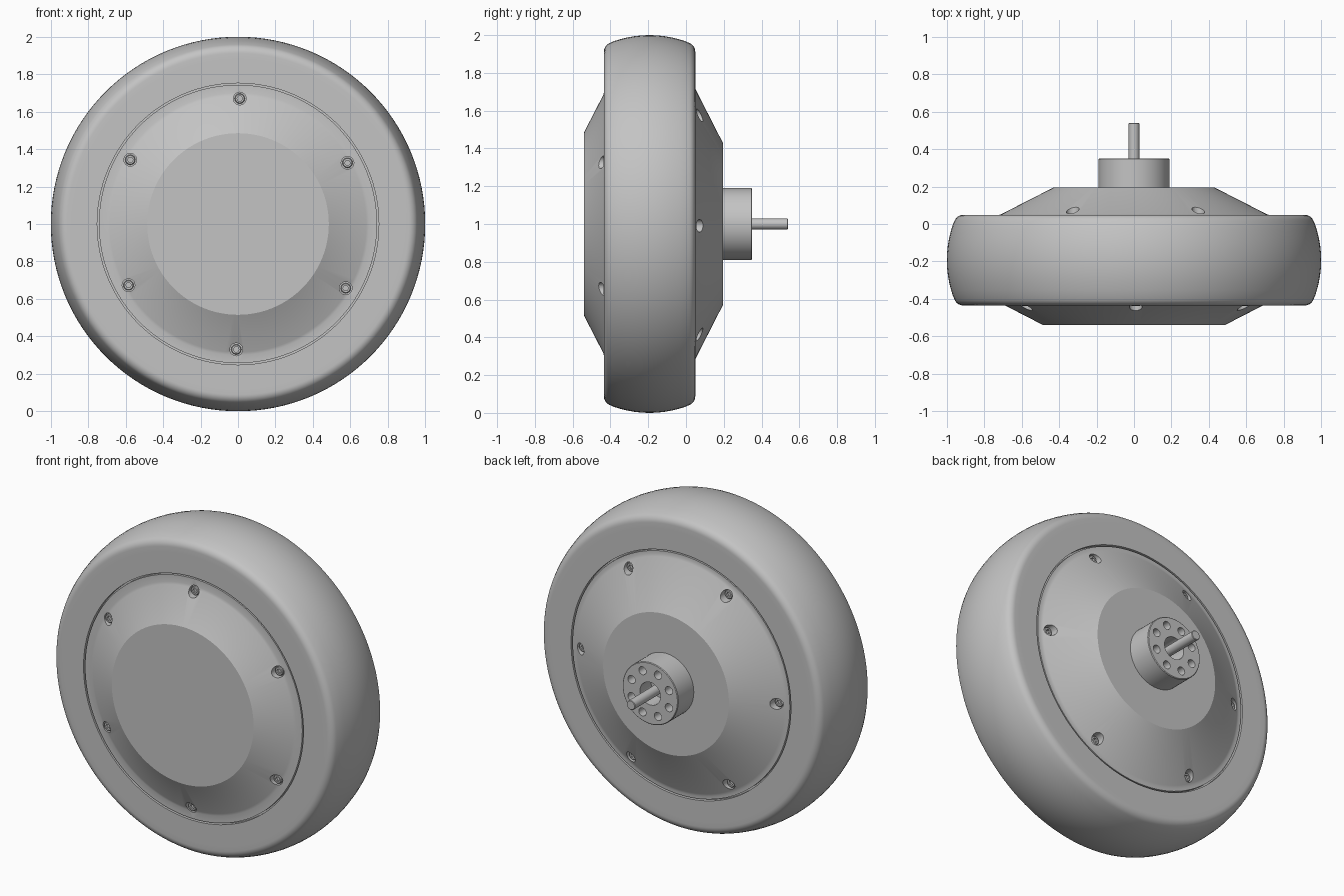
import bpy
import bmesh
from math import cos, sin, radians, pi, tau

if "Cube" in bpy.data.objects:
    bpy.data.objects.remove(bpy.data.objects["Cube"])

AXLE_Z = 1.0

grey = bpy.data.materials.new("plain grey")
grey.use_nodes = True
grey.diffuse_color = (0.55, 0.55, 0.55, 1)
bsdf = next(n for n in grey.node_tree.nodes if n.type == "BSDF_PRINCIPLED")
bsdf.inputs["Base Color"].default_value = grey.diffuse_color


def lathe(bm, profile, segments, cx=0.0, cz=0.0, closed=False, hex_from=None):
    """Turn (radius, y) points about a y axis; rings from hex_from on are hexagonal."""
    rings = []
    for i, (r, y) in enumerate(profile):
        ring = []
        for s in range(segments):
            a = tau * s / segments
            rr = r
            if hex_from is not None and i >= hex_from:
                rr = r * cos(pi / 6) / cos(a % (pi / 3) - pi / 6)
            ring.append(bm.verts.new((cx + rr * cos(a), y, AXLE_Z + cz + rr * sin(a))))
        rings.append(ring)
    pairs = list(zip(rings, rings[1:]))
    if closed:
        pairs.append((rings[-1], rings[0]))
    else:
        bm.faces.new(rings[0])
        bm.faces.new(rings[-1])
    for p, q in pairs:
        for s in range(segments):
            t = (s + 1) % segments
            bm.faces.new((p[s], p[t], q[t], q[s]))


def finish(bm, name):
    bmesh.ops.recalc_face_normals(bm, faces=bm.faces)
    mesh = bpy.data.meshes.new(name)
    bm.to_mesh(mesh)
    bm.free()
    mesh.materials.append(grey)
    obj = bpy.data.objects.new(name, mesh)
    bpy.context.collection.objects.link(obj)
    return obj


def activate(obj):
    bpy.ops.object.select_all(action="DESELECT")
    obj.select_set(True)
    bpy.context.view_layer.objects.active = obj


def smooth(obj, angle):
    activate(obj)
    bpy.ops.object.shade_smooth_by_angle(angle=radians(angle))


def cut(obj, cutter):
    mod = obj.modifiers.new("holes", "BOOLEAN")
    mod.operation = "DIFFERENCE"
    mod.solver = "EXACT"
    mod.object = cutter
    activate(obj)
    bpy.ops.object.modifier_apply(modifier=mod.name)
    bpy.data.objects.remove(cutter)


def around(count, radius, first):
    for i in range(count):
        a = radians(first) + tau * i / count
        yield radius * cos(a), radius * sin(a)


# Tyre: crowned tread with rounded shoulders
MID = -0.193
half = [(1 - 0.9 * d * d, d) for d in (0.0, 0.04, 0.08, 0.12, 0.16, 0.19)]
half += [(0.912 + 0.05 * cos(radians(t)), 0.192 + 0.05 * sin(radians(t)))
         for t in range(20, 91, 10)]
half += [(0.88, 0.242), (0.752, 0.242)]
profile = [(r, MID - d) for r, d in reversed(half)] + [(r, MID + d) for r, d in half[1:]]
bm = bmesh.new()
lathe(bm, profile, 128, closed=True)
smooth(finish(bm, "tyre"), 35)

# Motor housing: conical covers on both sides, with a seam against the tyre
bm = bmesh.new()
lathe(bm, [(0.485, -0.54), (0.685, -0.437), (0.7, -0.433), (0.743, -0.433),
           (0.743, -0.41), (0.753, -0.41), (0.753, 0.025), (0.743, 0.025),
           (0.743, 0.047), (0.725, 0.047), (0.71, 0.052), (0.43, 0.195)], 128)
housing = finish(bm, "motor_housing")

# Screws in round counterbores; side is the outward y direction
holes = bmesh.new()
screws = bmesh.new()
for side, seat, first in ((-1, -0.415, 29.2), (1, 0.03, -0.8)):
    for x, z in around(6, 0.67, first):
        lathe(holes, [(0.034, seat), (0.034, seat + side * 0.2)], 24, x, z)
        top = seat + side * 0.022
        lathe(screws, [(0.027, seat - side * 0.005), (0.027, top - side * 0.004),
                       (0.023, top), (0.015, top), (0.015, top - side * 0.014)],
              24, x, z, hex_from=3)
cut(housing, finish(holes, "screw_hole_cutter"))
smooth(housing, 20)
smooth(finish(screws, "cover_screws"), 30)

# Mounting boss: centre bore and a ring of bolt holes
bm = bmesh.new()
lathe(bm, [(0.19, 0.185), (0.19, 0.346), (0.186, 0.35)], 64)
boss = finish(bm, "mounting_boss")
bores = bmesh.new()
lathe(bores, [(0.07, 0.24), (0.07, 0.45)], 32)
for x, z in around(8, 0.138, 22.5):
    lathe(bores, [(0.025, 0.26), (0.025, 0.45)], 20, x, z)
cut(boss, finish(bores, "bore_cutter"))
smooth(boss, 30)

# Axle shaft
bm = bmesh.new()
lathe(bm, [(0.029, 0.23), (0.029, 0.537), (0.026, 0.54)], 32)
smooth(finish(bm, "axle_shaft"), 30)
